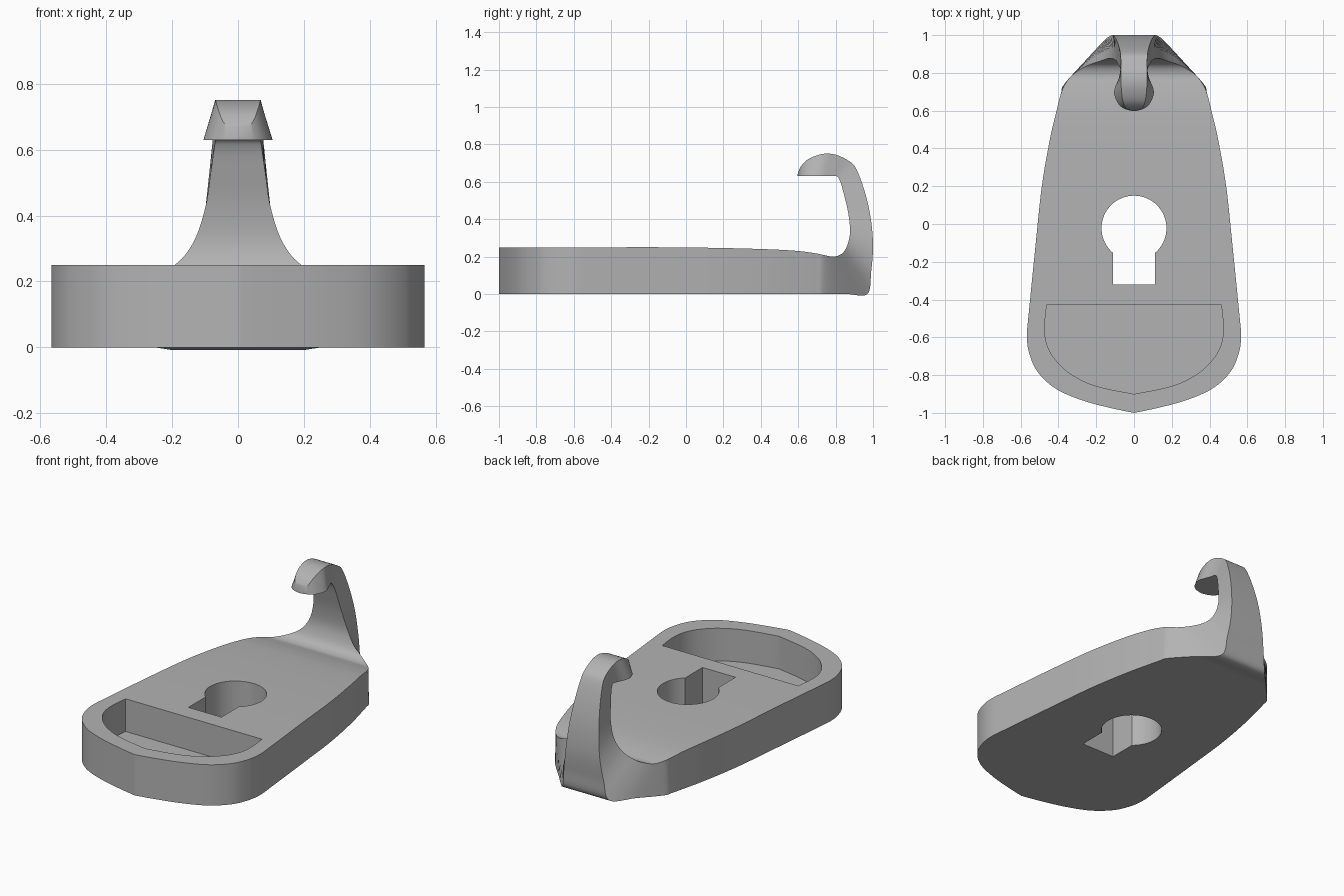
import bpy, bmesh, math

if "Cube" in bpy.data.objects:
    bpy.data.objects.remove(bpy.data.objects["Cube"], do_unlink=True)

grey = bpy.data.materials.new("plain grey")
grey.use_nodes = True
grey.diffuse_color = (0.45, 0.45, 0.45, 1)
grey.node_tree.nodes["Principled BSDF"].inputs["Base Color"].default_value = grey.diffuse_color


def smooth_path(points, steps):
    """Catmull-Rom curve through points of any dimension."""
    padded = [points[0]] + points + [points[-1]]
    out = []
    for a, b, c, d in zip(padded, padded[1:], padded[2:], padded[3:]):
        for i in range(steps):
            t = i / steps
            out.append([q + t / 2 * (r - p + t * (2 * p - 5 * q + 4 * r - s
                        + t * (3 * (q - r) + s - p))) for p, q, r, s in zip(a, b, c, d)])
    return out + [list(points[-1])]


def make_object(name, bm):
    bmesh.ops.remove_doubles(bm, verts=bm.verts, dist=1e-5)
    bmesh.ops.recalc_face_normals(bm, faces=bm.faces)
    mesh = bpy.data.meshes.new(name)
    bm.to_mesh(mesh)
    bm.free()
    mesh.materials.append(grey)
    obj = bpy.data.objects.new(name, mesh)
    bpy.context.collection.objects.link(obj)
    return obj


def prism(name, outline, low, high):
    bm = bmesh.new()
    face = bm.faces.new([bm.verts.new((x, y, low)) for x, y in outline])
    top = bmesh.ops.extrude_face_region(bm, geom=[face])["geom"]
    bmesh.ops.translate(bm, vec=(0, 0, high - low),
                        verts=[v for v in top if isinstance(v, bmesh.types.BMVert)])
    return make_object(name, bm)


# Plate stations: y, top height, half width
plate = [(-1, .25, 0), (-.975, .25, .12), (-.935, .25, .27), (-.875, .25, .41),
         (-.79, .25, .505), (-.7, .25, .55), (-.6, .25, .567), (-.45, .25, .555),
         (-.1, .25, .52), (.2, .246, .488), (.45, .239, .445), (.6, .23, .41),
         (.69, .218, .387)]

# Hook stations: inner y, z, half width, then outer y, z, half width
hook = [(.74, .208, .365, .74, 0, .37), (.79, .2, .325, .86, 0, .262),
        (.835, .217, .255, .97, 0, .16), (.862, .26, .18, .99, .12, .135),
        (.877, .33, .13, 1, .26, .115), (.868, .43, .098, .987, .41, .1),
        (.845, .53, .083, .955, .55, .085), (.825, .6, .073, .91, .67, .073),
        (.805, .63, .07, .87, .712, .07), (.77, .63, .081, .8, .745, .07),
        (.7, .63, .105, .73, .749, .068), (.64, .63, .085, .655, .722, .06),
        (.61, .63, .05, .613, .68, .042), (.597, .63, 0, .597, .64, 0)]

# Body: one loft running from the front point of the plate to the hook tip
stations = [(y, z, w, y, 0, w) for y, z, w in plate] + hook
bm = bmesh.new()
previous = None
for yi, zi, wi, yo, zo, wo in smooth_path(stations, 6):
    wi, wo = max(wi, 0), max(wo, 0)
    ring = [bm.verts.new(p) for p in
            ((-wi, yi, zi), (wi, yi, zi), (wo, yo, zo), (-wo, yo, zo))]
    if previous:
        for k in range(4):
            n = (k + 1) % 4
            bm.faces.new((previous[k], previous[n], ring[n], ring[k]))
    previous = ring
body = make_object("hooked_plate", bm)

# Keyhole: round opening with a square slot toward the front
radius, slot, centre = .172, .112, -.022
start = math.asin(slot / radius)
keyhole = [(slot, -.32), (-slot, -.32)][::-1]
for i in range(49):
    a = start + (2 * math.pi - 2 * start) * i / 48
    keyhole.append((radius * math.sin(a), centre - radius * math.cos(a)))

# Pocket: straight back edge, rounded front meeting in a slight point
half = smooth_path([(.462, -.428), (.473, -.55), (.46, -.64), (.415, -.72),
                    (.33, -.797), (.2, -.858), (0, -.9)], 5)
pocket = half + [(-x, y) for x, y in half[-2::-1]]

cutters = [prism("keyhole_cutter", keyhole, -.1, .5),
           prism("pocket_cutter", pocket, .05, .5)]
bpy.context.view_layer.objects.active = body
body.select_set(True)
for cutter in cutters:
    cutter.hide_render = True
    mod = body.modifiers.new("cut", "BOOLEAN")
    mod.operation, mod.solver, mod.object = "DIFFERENCE", "EXACT", cutter
    bpy.ops.object.modifier_apply(modifier=mod.name)
    bpy.data.objects.remove(cutter, do_unlink=True)

bpy.ops.object.shade_smooth_by_angle(angle=math.radians(30))
